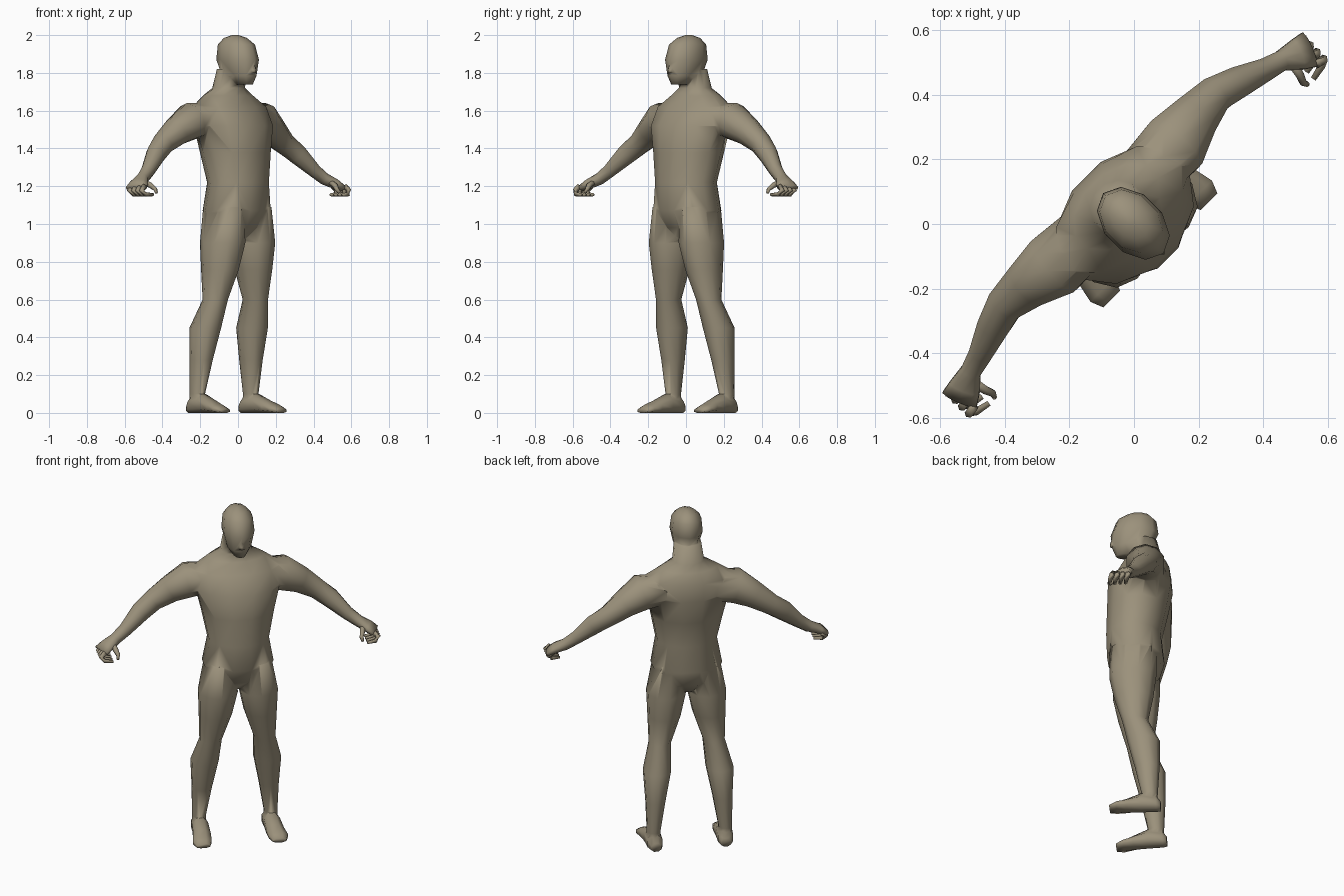
import bpy, bmesh, math
from mathutils import Vector, Matrix

if "Cube" in bpy.data.objects:
    bpy.data.objects.remove(bpy.data.objects["Cube"])

TURN = Matrix.Rotation(math.radians(45), 3, 'Z')   # figure faces between +x and -y
skin = bpy.data.materials.new("clay_skin")
skin.diffuse_color = (0.33, 0.285, 0.20, 1)
skin.use_nodes = True
skin.node_tree.nodes["Principled BSDF"].inputs["Base Color"].default_value = skin.diffuse_color
UP = Vector((0, 0, 1))


def loft(name, rings, n=10, floor=None):
    """Skin a closed tube through rings of (centre, u axis, v axis)."""
    bm = bmesh.new()
    loops = []
    for c, u, v in rings:
        loop = []
        for i in range(n):
            a = 2 * math.pi * (i + 0.5) / n
            p = Vector(c) + Vector(u) * math.cos(a) + Vector(v) * math.sin(a)
            if floor is not None:
                p.z = max(p.z, floor)
            loop.append(bm.verts.new(TURN @ p))
        loops.append(loop)
    for a, b in zip(loops, loops[1:]):
        for i in range(n):
            j = (i + 1) % n
            bm.faces.new((a[i], a[j], b[j], b[i]))
    bm.faces.new(loops[0])
    bm.faces.new(loops[-1])
    bmesh.ops.recalc_face_normals(bm, faces=bm.faces)
    mesh = bpy.data.meshes.new(name)
    bm.to_mesh(mesh)
    bm.free()
    mesh.materials.append(skin)
    mesh.shade_smooth()
    ob = bpy.data.objects.new(name, mesh)
    bpy.context.collection.objects.link(ob)
    return ob


def level(rows, s=1):
    """Horizontal rings from (x, y, z, half width, half depth)."""
    return [((s * x, y, z), (a, 0, 0), (0, b, 0)) for x, y, z, a, b in rows]


def along(rows, s=1):
    """Rings square to a path of (x, y, z, half height, half width)."""
    pts = [Vector((s * r[0], r[1], r[2])) for r in rows]
    out = []
    for i, p in enumerate(pts):
        t = (pts[min(i + 1, len(pts) - 1)] - pts[max(i - 1, 0)]).normalized()
        side = UP.cross(t).normalized()
        out.append((p, side * rows[i][4], t.cross(side) * rows[i][3]))
    return out


# Torso and neck
body = loft("body", level([
    (0, .02, .915, .05, .06), (0, .02, .98, .15, .125), (0, .01, 1.07, .20, .16),
    (0, .0, 1.22, .172, .155), (0, .02, 1.38, .205, .17), (0, .035, 1.52, .24, .18),
    (0, .065, 1.62, .25, .14), (0, .075, 1.68, .16, .105), (0, .07, 1.72, .088, .085),
    (0, .045, 1.82, .075, .085)]), 12)

# Head and nose
parts = [loft("head", level([
    (0, -.045, 1.738, .035, .055), (0, -.01, 1.785, .07, .108), (0, .003, 1.87, .09, .132),
    (0, .012, 1.95, .082, .112), (0, .02, 1.985, .05, .07), (0, .02, 2.0, .015, .02)])),
    loft("nose", level([(0, -.105, 1.80, .018, .028), (0, -.108, 1.815, .016, .026),
                        (0, -.10, 1.875, .008, .015)]), 6)]

for s, side in ((1, "left"), (-1, "right")):
    # Leg
    parts.append(loft(side + "_leg", level([
        (.10, .005, 1.09, .085, .13), (.112, .003, .90, .11, .13), (.125, .01, .76, .092, .108),
        (.15, .02, .60, .062, .072), (.175, .07, .45, .078, .09), (.187, .09, .28, .056, .068),
        (.20, .105, .10, .038, .044), (.20, .10, .03, .04, .046)], s)))
    # Foot
    parts.append(loft(side + "_foot", [((s * x, y, h * .45), (w, 0, 0), (0, 0, h * .6))
        for x, y, w, h in ((.195, .165, .03, .05), (.197, .14, .045, .085), (.20, .06, .048, .10),
                           (.205, -.02, .053, .065), (.213, -.075, .057, .043),
                           (.213, -.115, .04, .025))], 8, 0))
    # Arm and palm
    parts.append(loft(side + "_arm", along([
        (.14, .08, 1.555, .085, .10), (.265, .085, 1.545, .10, .108), (.36, .10, 1.49, .078, .08),
        (.455, .107, 1.425, .06, .06), (.53, .085, 1.37, .056, .052), (.62, .052, 1.285, .038, .038),
        (.68, .035, 1.24, .033, .033), (.73, .012, 1.215, .028, .052),
        (.765, -.002, 1.19, .022, .06)], s)))
    # Curled fingers and thumb
    for k in range(4):
        y = .04 - .03 * k
        loft("%s_finger_%d" % (side, k + 1), along([
            (.75, y, 1.20, .016, .015), (.775, y - .004, 1.178, .015, .015),
            (.757, y - .015, 1.157, .012, .013), (.71, y - .025, 1.155, .008, .01)], s), 6)
    loft(side + "_thumb", along([
        (.70, .015, 1.225, .016, .018), (.69, -.035, 1.205, .015, .015),
        (.68, -.06, 1.185, .012, .012), (.685, -.075, 1.165, .008, .008)], s), 6)

# Merge everything but the fingers into one skin
bpy.context.view_layer.objects.active = body
for p in parts:
    m = body.modifiers.new("join", 'BOOLEAN')
    m.operation, m.solver, m.object = 'UNION', 'EXACT', p
    bpy.ops.object.modifier_apply(modifier=m.name)
    bpy.data.objects.remove(p)
body.data.shade_smooth()
